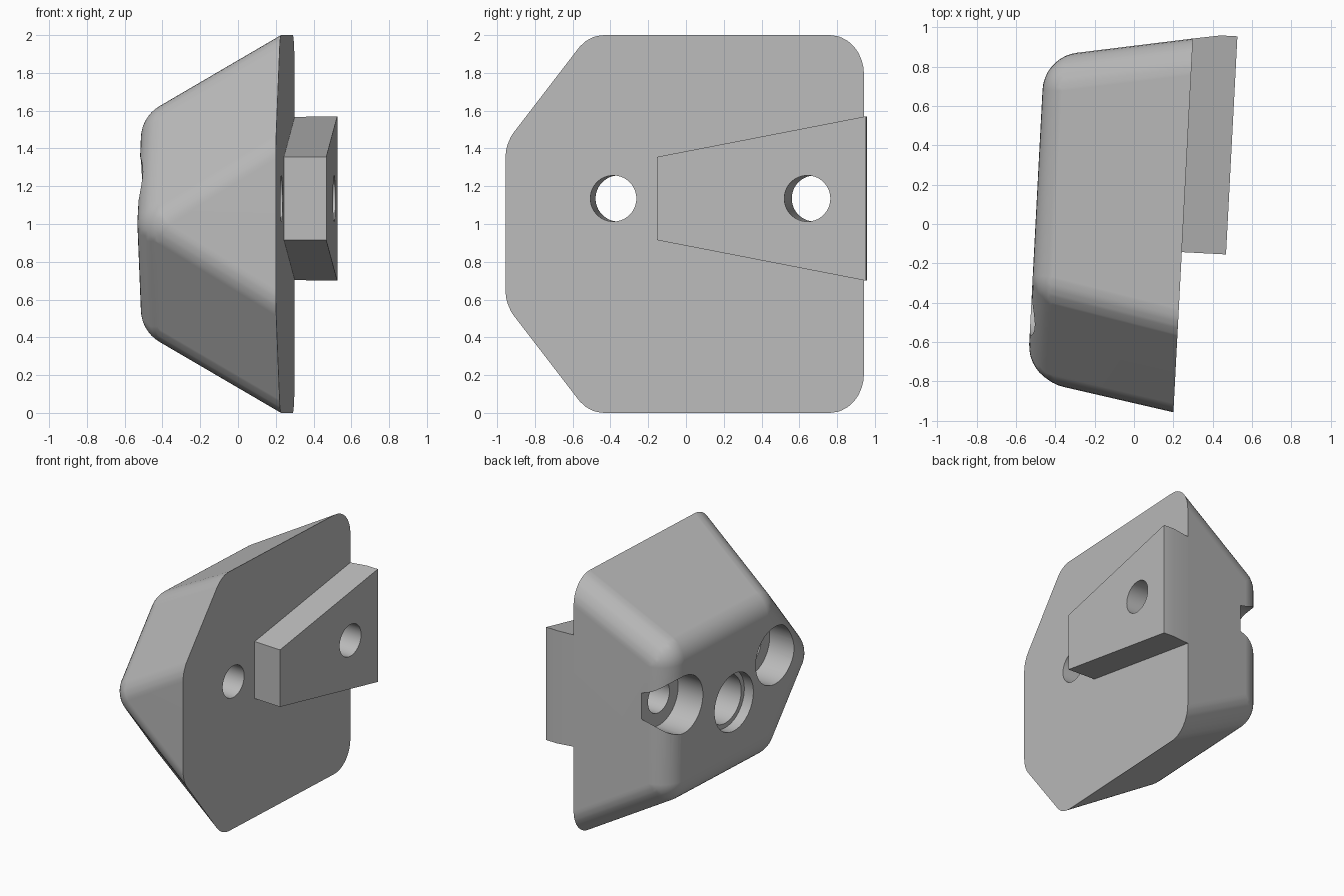
import bpy, bmesh, math
from itertools import combinations
from mathutils import Vector, Matrix

if "Cube" in bpy.data.objects:
    bpy.data.objects.remove(bpy.data.objects["Cube"], do_unlink=True)

TILT = math.radians(-3)      # whole part leans slightly about the vertical
BACK, FACE = 0.25, -0.5      # mounting plane and outer face
RADIUS = 0.2                 # edge rounding
HOLE_Z = 1.135

grey = bpy.data.materials.new("plain grey")
grey.use_nodes = True
grey.diffuse_color = (0.5, 0.5, 0.5, 1)
grey.node_tree.nodes["Principled BSDF"].inputs["Base Color"].default_value = (0.5, 0.5, 0.5, 1)


def make_object(name, bm):
    bmesh.ops.recalc_face_normals(bm, faces=bm.faces)
    mesh = bpy.data.meshes.new(name)
    bm.to_mesh(mesh)
    bm.free()
    obj = bpy.data.objects.new(name, mesh)
    bpy.context.collection.objects.link(obj)
    mesh.materials.append(grey)
    obj.rotation_euler.z = TILT
    return obj


def hull(points):
    bm = bmesh.new()
    for p in points:
        bm.verts.new(p)
    result = bmesh.ops.convex_hull(bm, input=bm.verts)
    loose = {g for g in result["geom_interior"] + result["geom_unused"]
             if isinstance(g, bmesh.types.BMVert)}
    bmesh.ops.delete(bm, geom=list(loose), context="VERTS")
    return bm


def drill(obj, y, z, radius, start, end):
    """Cut a round hole along the normal of the mounting plane."""
    bm = bmesh.new()
    spin = Matrix.Translation(((start + end) / 2, y, z)) @ Matrix.Rotation(math.pi / 2, 4, "Y")
    bmesh.ops.create_cone(bm, cap_ends=True, segments=64, radius1=radius, radius2=radius,
                          depth=end - start, matrix=spin)
    cutter = make_object("hole_cutter", bm)
    cutter.hide_render = True
    mod = obj.modifiers.new("hole", "BOOLEAN")
    mod.operation, mod.solver, mod.object = "DIFFERENCE", "EXACT", cutter
    bpy.context.view_layer.objects.active = obj
    bpy.ops.object.modifier_apply(modifier=mod.name)
    bpy.data.objects.remove(cutter, do_unlink=True)


def finish(obj):
    bpy.ops.object.select_all(action="DESELECT")
    obj.select_set(True)
    bpy.context.view_layer.objects.active = obj
    bpy.ops.object.shade_smooth_by_angle(angle=math.radians(30))
    obj.modifiers.new("clean_shading", "WEIGHTED_NORMAL").keep_sharp = True


# Drafted walls: outward direction (y, z), distance at the mounting plane, draft angle
chamfer = math.radians(142.4)
walls = [((1, 0), 0.957, 10), ((-1, 0), 0.945, 10), ((0, 1), 1.0, 30), ((0, -1), 1.0, 30)]
for side in (1, -1):
    walls.append(((math.cos(chamfer), side * math.sin(chamfer)), 1.009, 27))

planes = [(Vector((-1, 0, 0)), -FACE), (Vector((1, 0, 0)), BACK + 0.35)]
for (ny, nz), dist, draft in walls:
    c, s = math.cos(math.radians(draft)), math.sin(math.radians(draft))
    normal = Vector((-s, ny * c, nz * c))
    on_wall = Vector((BACK, ny * dist, nz * dist))
    planes.append((normal, normal.dot(on_wall)))

# Body: spheres at the corners of the shrunken solid, hulled into a rounded solid
points = []
ball = bmesh.new()
bmesh.ops.create_uvsphere(ball, u_segments=40, v_segments=20, radius=RADIUS)
for trio in combinations(planes, 3):
    m = Matrix([n for n, d in trio])
    if abs(m.determinant()) < 1e-5:
        continue
    corner = m.inverted() @ Vector([d - RADIUS for n, d in trio])
    if all(n.dot(corner) <= d - RADIUS + 1e-5 for n, d in planes):
        points += [corner + v.co for v in ball.verts]
        points += [corner + n * RADIUS for n, d in trio]
ball.free()

lift = Vector((0, 0, 1))
bm = hull([p + lift for p in points])
bmesh.ops.remove_doubles(bm, verts=bm.verts, dist=0.0005)
cut = bmesh.ops.bisect_plane(bm, geom=bm.verts[:] + bm.edges[:] + bm.faces[:], dist=1e-5,
                             plane_co=(BACK, 0, 0), plane_no=(1, 0, 0), clear_outer=True)
rim = [e for e in cut["geom_cut"] if isinstance(e, bmesh.types.BMEdge)]
bmesh.ops.contextual_create(bm, geom=rim)
bmesh.ops.dissolve_limit(bm, angle_limit=math.radians(0.4), verts=bm.verts, edges=bm.edges)
body = make_object("rounded_body", bm)

# Tapered key on the mounting plane, its wide end bulging slightly
key_points = []
for x, y in ((BACK, -0.13), (0.475, -0.13), (BACK, 0.957), (0.39, 0.98), (0.475, 0.98)):
    half = 0.22 + (y + 0.13) * 0.194
    key_points += [(x, y, HOLE_Z + half), (x, y, HOLE_Z - half)]
bm = hull(key_points)
bmesh.ops.dissolve_limit(bm, angle_limit=math.radians(0.4), verts=bm.verts, edges=bm.edges)
key = make_object("tapered_key", bm)

# Two bolt holes with counterbores, and a stepped blind socket between them
for y in (-0.372, 0.668):
    drill(body, y, HOLE_Z, 0.122, -1, 1)
    drill(body, y, HOLE_Z, 0.22, -1, FACE + 0.22)
drill(key, 0.668, HOLE_Z, 0.122, 0, 1)
drill(body, 0.095, 0.945, 0.22, -1, FACE + 0.08)
drill(body, 0.095, 0.945, 0.185, -1, FACE + 0.32)

for obj in (body, key):
    finish(obj)
